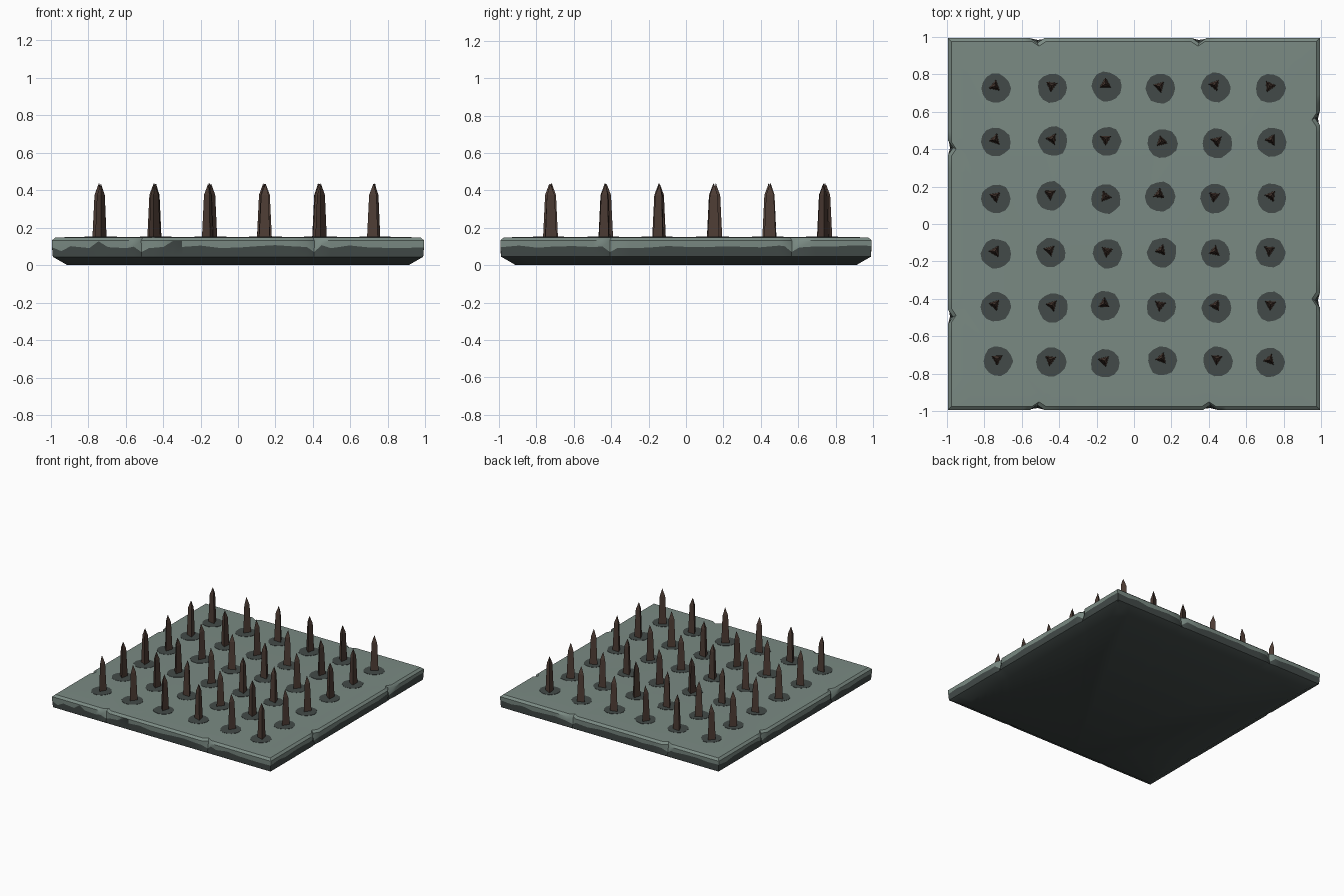
import bpy, bmesh, math, random

if "Cube" in bpy.data.objects:
    bpy.data.objects.remove(bpy.data.objects["Cube"])
random.seed(7)


def material(name, srgb):
    m = bpy.data.materials.new(name)
    m.diffuse_color = [((c / 255 + 0.055) / 1.055) ** 2.4 for c in srgb] + [1]
    m.use_nodes = True
    m.node_tree.nodes["Principled BSDF"].inputs["Base Color"].default_value = m.diffuse_color
    return m


STONE = material("grey green stone", (122, 138, 131))
DARK = material("dark stone", (66, 74, 72))
IRON = material("rusty iron", (78, 61, 53))


def make_object(name, bm, mats):
    bmesh.ops.recalc_face_normals(bm, faces=bm.faces)
    mesh = bpy.data.meshes.new(name)
    bm.to_mesh(mesh)
    bm.free()
    for m in mats:
        mesh.materials.append(m)
    ob = bpy.data.objects.new(name, mesh)
    bpy.context.collection.objects.link(ob)
    return ob


# Slab: stacked rings around a square, with V-shaped chips in the rim
# ring = (height, half width, how far a chip cuts in)
RINGS = [(0.0, 0.91, 0.0), (0.045, 0.988, 0.006), (0.10, 0.992, 0.022),
         (0.132, 0.993, 0.028), (0.148, 0.975, 0.026), (0.15, 0.90, 0.0)]
# side angle -> chip positions along that side (counter-clockwise)
SIDES = {0: (-0.52, 0.41), 90: (-0.41, 0.57), 180: (-0.35, 0.52), 270: (-0.41, 0.50)}
# places where the pale top coat has worn away, on the front side
WORN = {-0.75: 0.128, -0.35: 0.13, -0.30: 0.13, -0.95: 0.075}

samples = []                      # (side angle, position, chip depth, coat edge)
for angle, chips in SIDES.items():
    stops = [(-1 + 0.1 * i, 0) for i in range(20)]
    stops = [s for s in stops if all(abs(s[0] - c) > 0.06 for c in chips)]
    for c in chips:
        stops += [(c - 0.04, 0), (c, 1), (c + 0.04, 0)]
    if angle == 0:
        stops += [(w, 0) for w in WORN]
    for t, chip in sorted(stops):
        edge = 0.07 if chip else random.uniform(0.09, 0.108)
        if angle == 0:
            edge = WORN.get(t, edge)
        samples.append((math.radians(angle), t, chip, edge))

bm = bmesh.new()
rings = []
for level, (z, half, cut) in enumerate(RINGS):
    ring = []
    for a, t, chip, edge in samples:
        x, y = t * half, -half + chip * cut
        ring.append(bm.verts.new((x * math.cos(a) - y * math.sin(a),
                                  x * math.sin(a) + y * math.cos(a),
                                  edge if level == 2 else z)))
    rings.append(ring)
n = len(samples)
for level in range(len(rings) - 1):
    for i in range(n):
        j = (i + 1) % n
        f = bm.faces.new((rings[level][i], rings[level][j],
                          rings[level + 1][j], rings[level + 1][i]))
        f.material_index = 1 if level < 2 else 0
        f.smooth = True
bm.faces.new(rings[0]).material_index = 1
bm.faces.new(rings[-1])
slab = make_object("slab", bm, [STONE, DARK])
bpy.context.view_layer.objects.active = slab
slab.select_set(True)
bpy.ops.object.shade_smooth_by_angle(angle=math.radians(35))

# Spikes: three-sided tapered shafts with a sharp tip, each in a dark hole patch
spikes, holes = bmesh.new(), bmesh.new()
PITCH = 0.293
for row in range(6):
    for col in range(6):
        cx = (col - 2.5) * PITCH + random.uniform(-0.008, 0.008)
        cy = (row - 2.5) * PITCH + random.uniform(-0.008, 0.008) - 0.005
        # irregular round patch
        rim = []
        for k in range(14):
            r = 0.079 + random.uniform(-0.004, 0.004)
            a = k * math.tau / 14
            rim.append((cx + r * math.cos(a), cy + r * math.sin(a)))
        low = [holes.verts.new((x, y, 0.149)) for x, y in rim]
        top = [holes.verts.new((x, y, 0.152)) for x, y in rim]
        holes.faces.new(top)
        for k in range(14):
            m = (k + 1) % 14
            holes.faces.new((low[k], low[m], top[m], top[k]))
        # shaft
        sx, sy = cx - 0.005, cy + 0.012
        turn = random.uniform(0, math.tau)
        prev = None
        for z, r in ((0.13, 0.036), (0.375, 0.024)):
            loop = [spikes.verts.new((sx + r * math.cos(turn + k * math.tau / 3),
                                      sy + r * math.sin(turn + k * math.tau / 3), z))
                    for k in range(3)]
            if prev:
                for k in range(3):
                    m = (k + 1) % 3
                    spikes.faces.new((prev[k], prev[m], loop[m], loop[k]))
            else:
                spikes.faces.new(loop)
            prev = loop
        tip = spikes.verts.new((sx, sy, 0.437))
        for k in range(3):
            spikes.faces.new((prev[k], prev[(k + 1) % 3], tip))
make_object("spike_holes", holes, [DARK])
make_object("spikes", spikes, [IRON])
